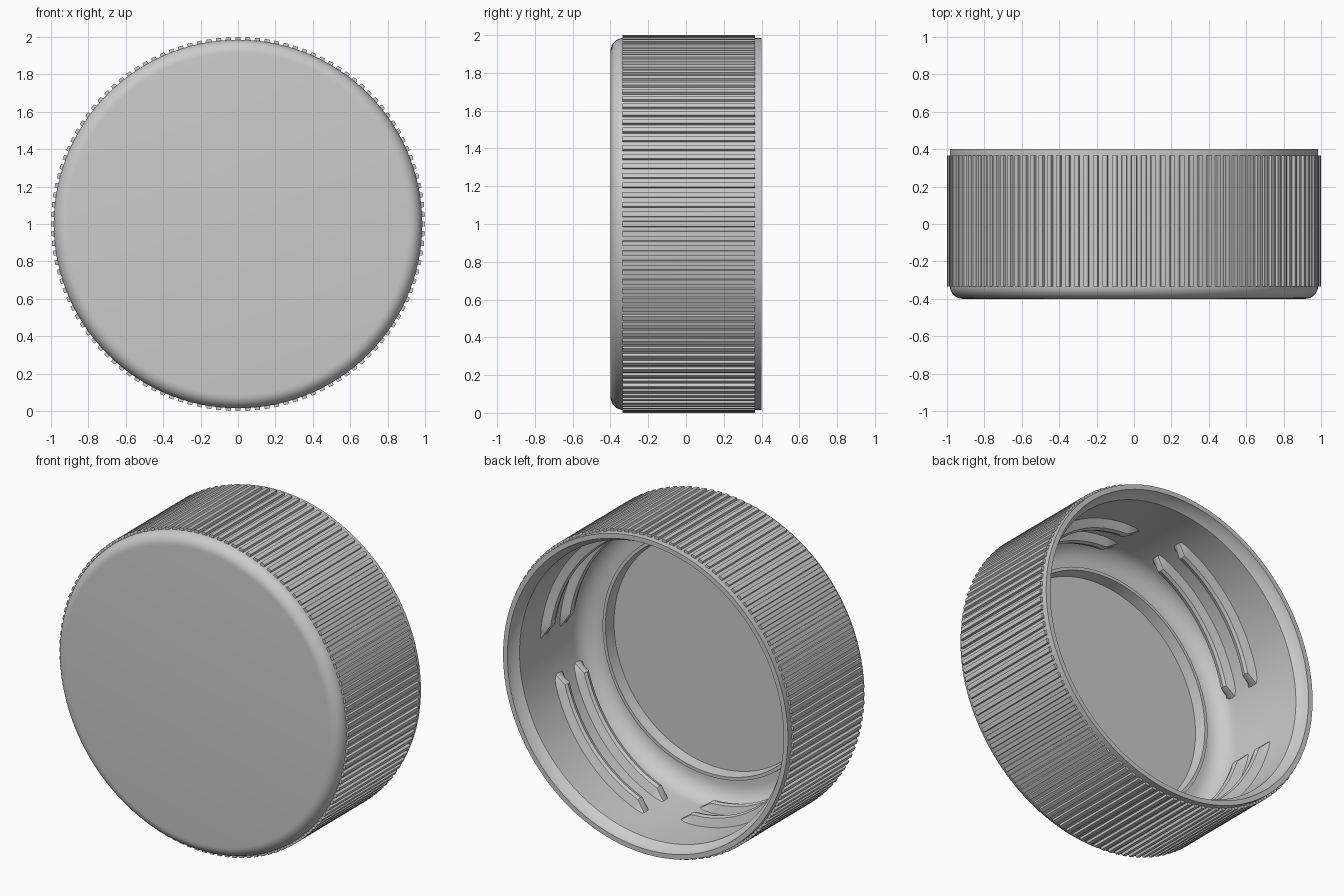
import bpy, bmesh
from math import sin, cos, pi, radians
from mathutils import Vector

cube = bpy.data.objects.get("Cube")
if cube:
    bpy.data.objects.remove(cube, do_unlink=True)

GREY = (0.6, 0.6, 0.6, 1)
mat = bpy.data.materials.new("grey plastic")
mat.use_nodes = True
mat.diffuse_color = GREY
mat.node_tree.nodes["Principled BSDF"].inputs["Base Color"].default_value = GREY


def place(r, y, a):
    """Point at radius r and angle a around the cap's axis, at depth y."""
    return Vector((r * cos(a), y, 1 + r * sin(a)))


def finish(name, bm, smooth=True):
    bmesh.ops.remove_doubles(bm, verts=bm.verts, dist=1e-5)
    bmesh.ops.recalc_face_normals(bm, faces=bm.faces)
    mesh = bpy.data.meshes.new(name)
    bm.to_mesh(mesh)
    bm.free()
    mesh.materials.append(mat)
    obj = bpy.data.objects.new(name, mesh)
    bpy.context.collection.objects.link(obj)
    if smooth:
        bpy.ops.object.select_all(action='DESELECT')
        obj.select_set(True)
        bpy.context.view_layer.objects.active = obj
        bpy.ops.object.shade_smooth_by_angle(angle=radians(35))
    return obj


def loft(bm, sections, closed_path=False, closed_section=True):
    """Skin a row of point loops; cap the ends when the path is open."""
    rows = [[bm.verts.new(p) for p in s] for s in sections]
    n = len(rows[0])
    pairs = list(zip(rows, rows[1:]))
    if closed_path:
        pairs.append((rows[-1], rows[0]))
    for a, b in pairs:
        for i in range(n if closed_section else n - 1):
            j = (i + 1) % n
            bm.faces.new((a[i], a[j], b[j], b[i]))
    if not closed_path:
        bm.faces.new(rows[0])
        bm.faces.new(rows[-1][::-1])


def arc(cr, cy, rad, a0, a1, steps=8):
    """Rounded corner in the (radius, depth) plane."""
    angles = [radians(a0 + (a1 - a0) * i / steps) for i in range(steps + 1)]
    return [(cr + rad * cos(a), cy + rad * sin(a)) for a in angles]


# Cap shell: front disc, rounded edge, outer wall, lip, inner wall, floor
FLOOR = -0.31
profile = arc(0.915, -0.33, 0.07, -90, 0)
profile += [(0.985, 0.4), (0.955, 0.4), (0.945, 0.36), (0.92, 0.33)]
profile += arc(0.80, FLOOR + 0.12, 0.12, 0, -90)
# Raised sealing ring on the floor
profile += [(0.75, FLOOR), (0.745, FLOOR + 0.07), (0.725, FLOOR + 0.07), (0.715, FLOOR)]
SEGS = 160
bm = bmesh.new()
rings = [[place(r, y, 2 * pi * k / SEGS) for k in range(SEGS)] for r, y in profile]
loft(bm, rings)
finish("cap_shell", bm)

# Grip ribs around the outer wall
RIBS = 120
bm = bmesh.new()
for k in range(RIBS):
    mid = 2 * pi * k / RIBS
    half, top = 0.32 * 2 * pi / RIBS, 0.24 * 2 * pi / RIBS
    section = [(0.975, -half), (1.0, -top), (1.0, top), (0.975, half)]
    loft(bm, [[place(r, y, mid + a) for r, a in section] for y in (-0.335, 0.365)])
finish("grip_ribs", bm, smooth=False)

# Inner screw threads: four spans, each with two parallel ridges
thread_section = [(0.93, -0.055), (0.868, -0.025), (0.86, 0.0), (0.868, 0.02), (0.93, 0.04)]
STEPS = 28
for span, (start, end) in enumerate([(-15, -77), (-88, -170), (165, 105), (92, 0)], 1):
    for row, y0 in (("inner", -0.19), ("outer", 0.0)):
        bm = bmesh.new()
        sections = []
        for i in range(STEPS + 1):
            t = i / STEPS
            a = radians(start + (end - start) * t)
            # the ridge sinks into the wall at both ends
            grow = min(1, 0.05 + min(i, STEPS - i) / 2)
            sections.append([place(0.93 - (0.93 - r) * grow, y0 + 0.09 * t + dy, a)
                             for r, dy in thread_section])
        loft(bm, sections)
        finish(f"thread_{row}_{span}", bm)
